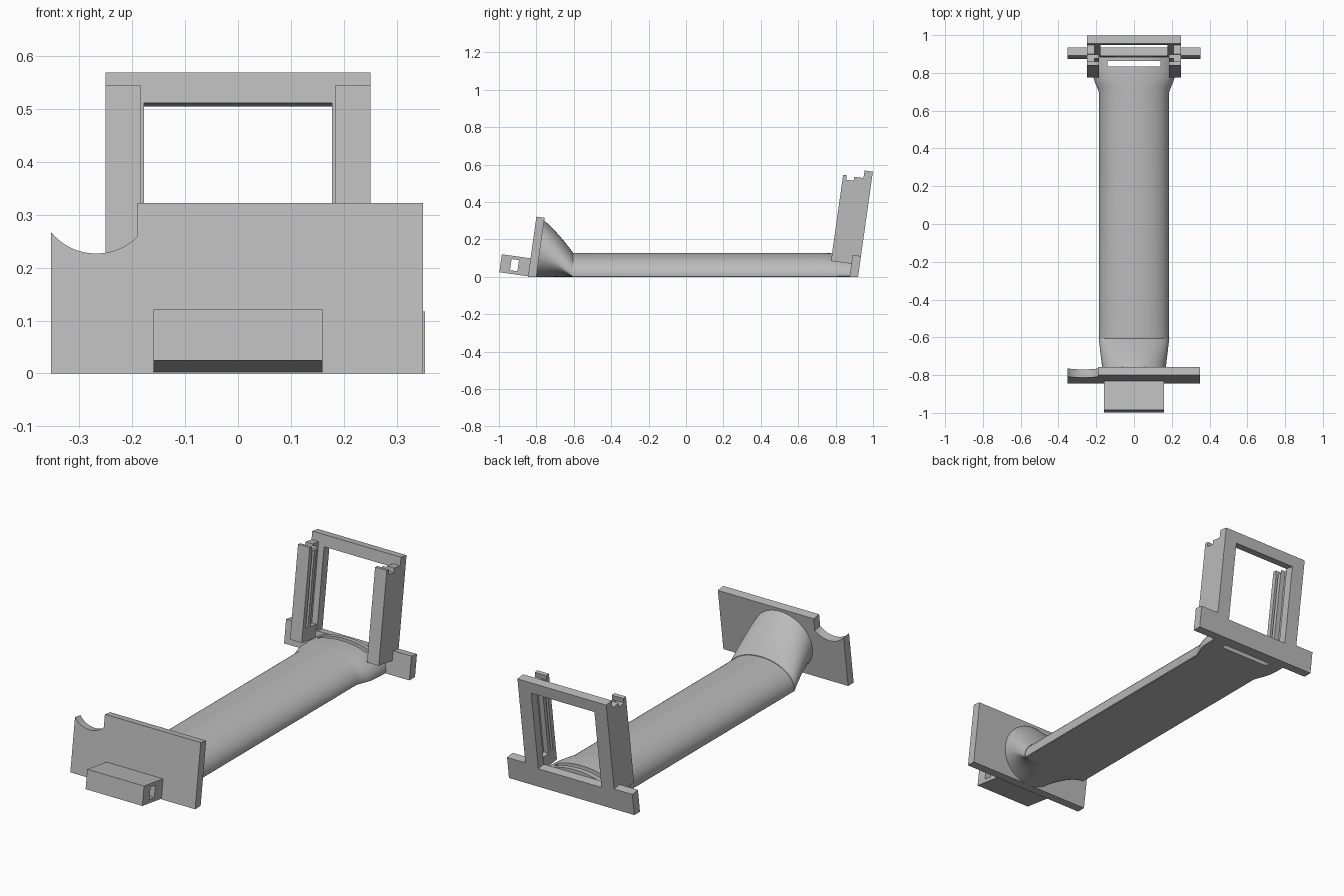
import bpy, bmesh, math
from mathutils import Matrix

if "Cube" in bpy.data.objects:
    bpy.data.objects.remove(bpy.data.objects["Cube"], do_unlink=True)

grey = bpy.data.materials.new("plain grey")
grey.use_nodes = True
grey.diffuse_color = (0.5, 0.5, 0.5, 1)
grey.node_tree.nodes["Principled BSDF"].inputs["Base Color"].default_value = (0.5, 0.5, 0.5, 1)

# Both end pieces lean back by the same angle
LEAN = Matrix.Rotation(math.radians(-8), 4, 'X')
FRONT = Matrix.Translation((0, -0.845, 0)) @ LEAN
BACK = Matrix.Translation((0, 0.92, 0)) @ LEAN


def finish(name, bm, matrix=Matrix(), clip=False):
    """Turn a bmesh into a named object, optionally cut flat at the ground."""
    bm.transform(matrix)
    if clip:
        cut = bmesh.ops.bisect_plane(bm, geom=bm.verts[:] + bm.edges[:] + bm.faces[:],
                                     plane_co=(0, 0, 0), plane_no=(0, 0, 1), clear_inner=True)
        edges = [g for g in cut["geom_cut"] if isinstance(g, bmesh.types.BMEdge)]
        bmesh.ops.holes_fill(bm, edges=edges)
    bmesh.ops.recalc_face_normals(bm, faces=bm.faces[:])
    mesh = bpy.data.meshes.new(name)
    bm.to_mesh(mesh)
    bm.free()
    mesh.materials.append(grey)
    obj = bpy.data.objects.new(name, mesh)
    bpy.context.collection.objects.link(obj)
    return obj


def prism(name, points, start, end, axis, matrix, clip=False):
    """Extrude a flat outline along x or y."""
    def place(p, d):
        return (d, p[0], p[1]) if axis == 'x' else (p[0], d, p[1])
    bm = bmesh.new()
    face = bm.faces.new([bm.verts.new(place(p, start)) for p in points])
    side = bmesh.ops.extrude_face_region(bm, geom=[face])
    moved = [g for g in side["geom"] if isinstance(g, bmesh.types.BMVert)]
    bmesh.ops.translate(bm, verts=moved, vec=place((0, 0), end - start))
    return finish(name, bm, matrix, clip)


def box(name, x, y, z, matrix=Matrix()):
    outline = [(x[0], z[0]), (x[1], z[0]), (x[1], z[1]), (x[0], z[1])]
    return prism(name, outline, y[0], y[1], 'y', matrix)


def carve(obj, cutters):
    """Subtract the cutters and remove them."""
    bpy.context.view_layer.objects.active = obj
    for cutter in cutters:
        cutter.hide_render = True
        mod = obj.modifiers.new("carve", 'BOOLEAN')
        mod.operation = 'DIFFERENCE'
        mod.solver = 'EXACT'
        mod.object = cutter
        bpy.ops.object.modifier_apply(modifier=mod.name)
        bpy.data.objects.remove(cutter, do_unlink=True)


# Front plate with a scooped corner
arc = []
for i in range(25):
    x = -0.353 + 0.163 * i / 24
    arc.append((x, 0.339 - math.sqrt(0.11 ** 2 - (x + 0.268) ** 2)))
prism("front_plate", [(-0.353, -0.03), (0.35, -0.03), (0.35, 0.325), (-0.19, 0.325)] + arc[::-1],
      0, 0.044, 'y', FRONT, clip=True)

# Box on the front plate with a slot running across it
front_box = box("front_box", (-0.16, 0.16), (-0.155, 0.005), (0.003, 0.1), FRONT)
carve(front_box, [box("slot_cutter", (-0.3, 0.3), (-0.1, -0.06), (0.022, 0.082), FRONT)])

# Duct body: round collar at the plate, flat-bottomed tube, flared back end
SEG = 64


def d_ring(half_width, height, y):
    ring = []
    for i in range(SEG):
        a = 2 * math.pi * i / SEG
        ring.append((half_width * math.cos(a), y, max(0, 0.014 + (height - 0.014) * math.sin(a))))
    return ring


def collar_ring(t):
    ring = []
    bulge = t + 0.25 * t * (1 - t)
    for i, (x, y, z) in enumerate(d_ring(0.187, 0.13, -0.605)):
        a = 2 * math.pi * i / SEG
        cx, cy, cz = FRONT @ Matrix.Translation((0.165 * math.cos(a), 0.035, 0.16 + 0.156 * math.sin(a))).col[3].xyz
        ring.append((x + (cx - x) * t, y + (cy - y) * t, max(0, z + (cz - z) * bulge)))
    return ring


def loft(name, rings):
    bm = bmesh.new()
    loops = [[bm.verts.new(p) for p in ring] for ring in rings]
    for a, b in zip(loops, loops[1:]):
        for i in range(SEG):
            j = (i + 1) % SEG
            bm.faces.new((a[i], a[j], b[j], b[i]))
    bm.faces.new(loops[0])
    bm.faces.new(loops[-1])
    return finish(name, bm)


collar = loft("collar", [collar_ring(1 - i / 10) for i in range(11)])
tube = loft("duct_tube", [d_ring(*r) for r in (
    (0.185, 0.127, -0.606), (0.185, 0.127, 0.695), (0.194, 0.127, 0.72), (0.207, 0.127, 0.75),
    (0.216, 0.126, 0.78), (0.22, 0.124, 0.83), (0.22, 0.121, 0.885))])
carve(tube, [box("vent_cutter", (-0.14, 0.14), (0.835, 0.862), (-0.1, 0.3))])
for obj in (collar, tube):
    bpy.ops.object.select_all(action='DESELECT')
    obj.select_set(True)
    bpy.context.view_layer.objects.active = obj
    bpy.ops.object.shade_smooth_by_angle(angle=math.radians(30))

# Back frame standing on a wide foot
half = [(0.353, -0.03), (0.353, 0.112), (0.25, 0.112), (0.25, 0.568)]
frame = prism("back_frame", half + [(-x, z) for x, z in reversed(half)],
              -0.045, 0, 'y', BACK, clip=True)
carve(frame, [box("opening_cutter", (-0.178, 0.178), (-0.2, 0.2), (0.1, 0.51), BACK)])

# Grooved side rails with stepped tops
profile = [(-0.155, 0.064), (-0.04, 0.064), (-0.04, 0.527), (-0.095, 0.527), (-0.095, 0.505),
           (-0.135, 0.505), (-0.135, 0.529), (-0.155, 0.529)]
for name, s in (("left_rail", 1), ("right_rail", -1)):
    rail = prism(name, profile, s * 0.184, s * 0.25, 'x', BACK)
    inner = sorted((s * 0.15, s * 0.21))
    carve(rail, [box("groove_cutter", inner, (-0.131, -0.115), (0.13, 0.7), BACK),
                 box("groove_cutter", inner, (-0.095, -0.045), (0.13, 0.7), BACK)])
